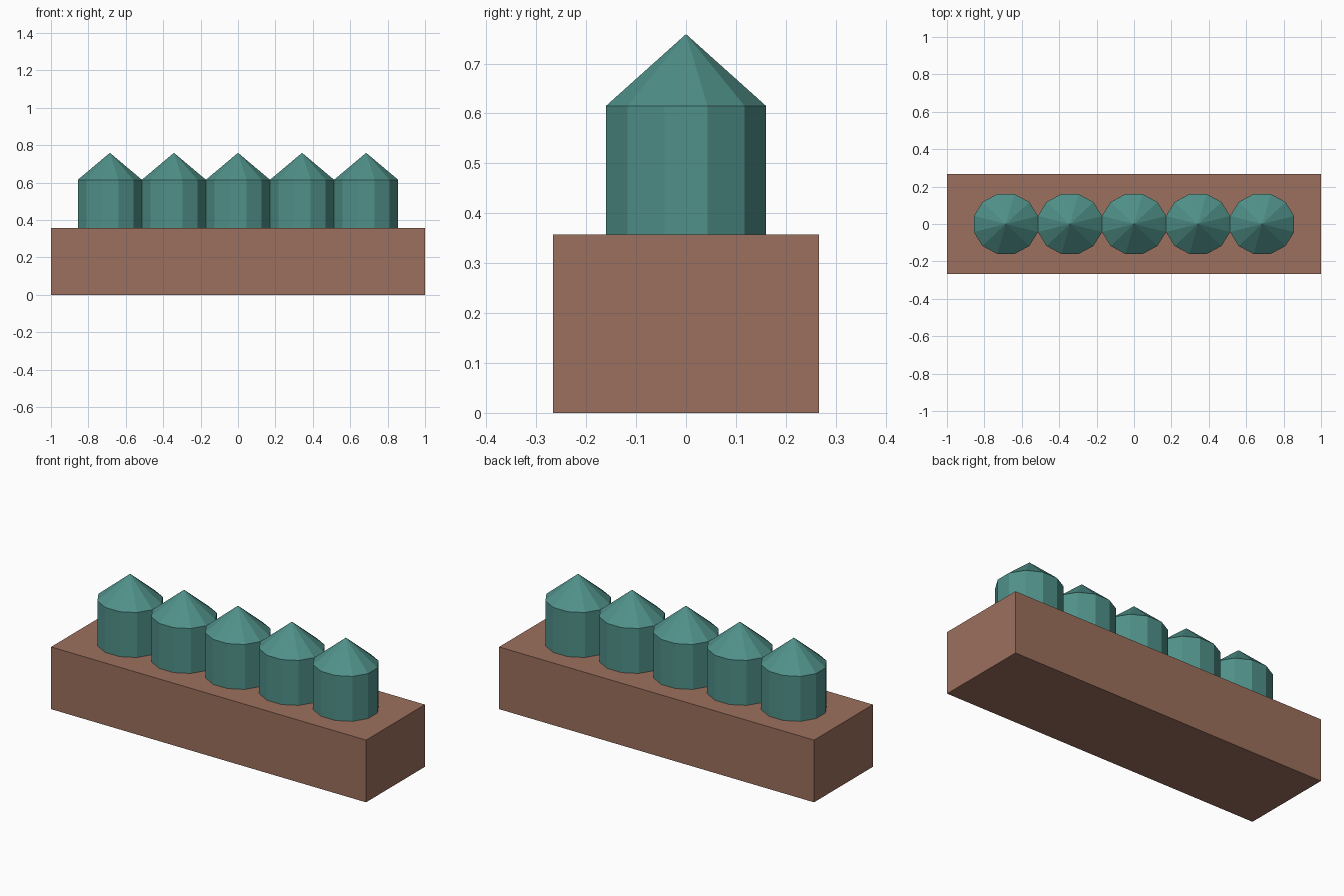
import bpy, bmesh, math

if "Cube" in bpy.data.objects:
    bpy.data.objects.remove(bpy.data.objects["Cube"])

BASE_H, EAVE_Z, TIP_Z = 0.357, 0.615, 0.759
SPACING, HALF_Y, SIDES, COUNT = 0.3425, 0.1605, 12, 5


def material(name, color):
    m = bpy.data.materials.new(name)
    m.diffuse_color = color
    m.use_nodes = True
    m.node_tree.nodes["Principled BSDF"].inputs["Base Color"].default_value = m.diffuse_color
    return m


def add_object(name, bm, mat):
    bmesh.ops.recalc_face_normals(bm, faces=bm.faces)
    me = bpy.data.meshes.new(name)
    bm.to_mesh(me)
    bm.free()
    me.materials.append(mat)
    ob = bpy.data.objects.new(name, me)
    bpy.context.collection.objects.link(ob)
    return ob


brown = material("planter_brown", (0.33, 0.16, 0.11, 1))
teal = material("shrub_teal", (0.08, 0.28, 0.25, 1))

# Planter box
bm = bmesh.new()
bmesh.ops.create_cube(bm, size=1)
bmesh.ops.scale(bm, vec=(2.0, 0.534, BASE_H), verts=bm.verts)
bmesh.ops.translate(bm, vec=(0, 0, BASE_H / 2), verts=bm.verts)
add_object("planter_box", bm, brown)


# Pointed shrub: 12-sided drum with a cone top, flat sides facing the axes
def shrub(name, x):
    bm = bmesh.new()
    c = math.cos(math.pi / SIDES)
    rx, ry = SPACING / 2 / c, HALF_Y / c
    angles = [(i + 0.5) * 2 * math.pi / SIDES for i in range(SIDES)]
    low, high = [[bm.verts.new((rx * math.cos(a), ry * math.sin(a), z)) for a in angles]
                 for z in (BASE_H, EAVE_Z)]
    tip = bm.verts.new((0, 0, TIP_Z))
    bm.faces.new(low[::-1])
    for i in range(SIDES):
        j = (i + 1) % SIDES
        bm.faces.new((low[i], low[j], high[j], high[i]))
        bm.faces.new((high[i], high[j], tip))
    add_object(name, bm, teal).location.x = x


for i in range(COUNT):
    shrub(f"shrub_{i + 1}", (i - (COUNT - 1) / 2) * SPACING)
